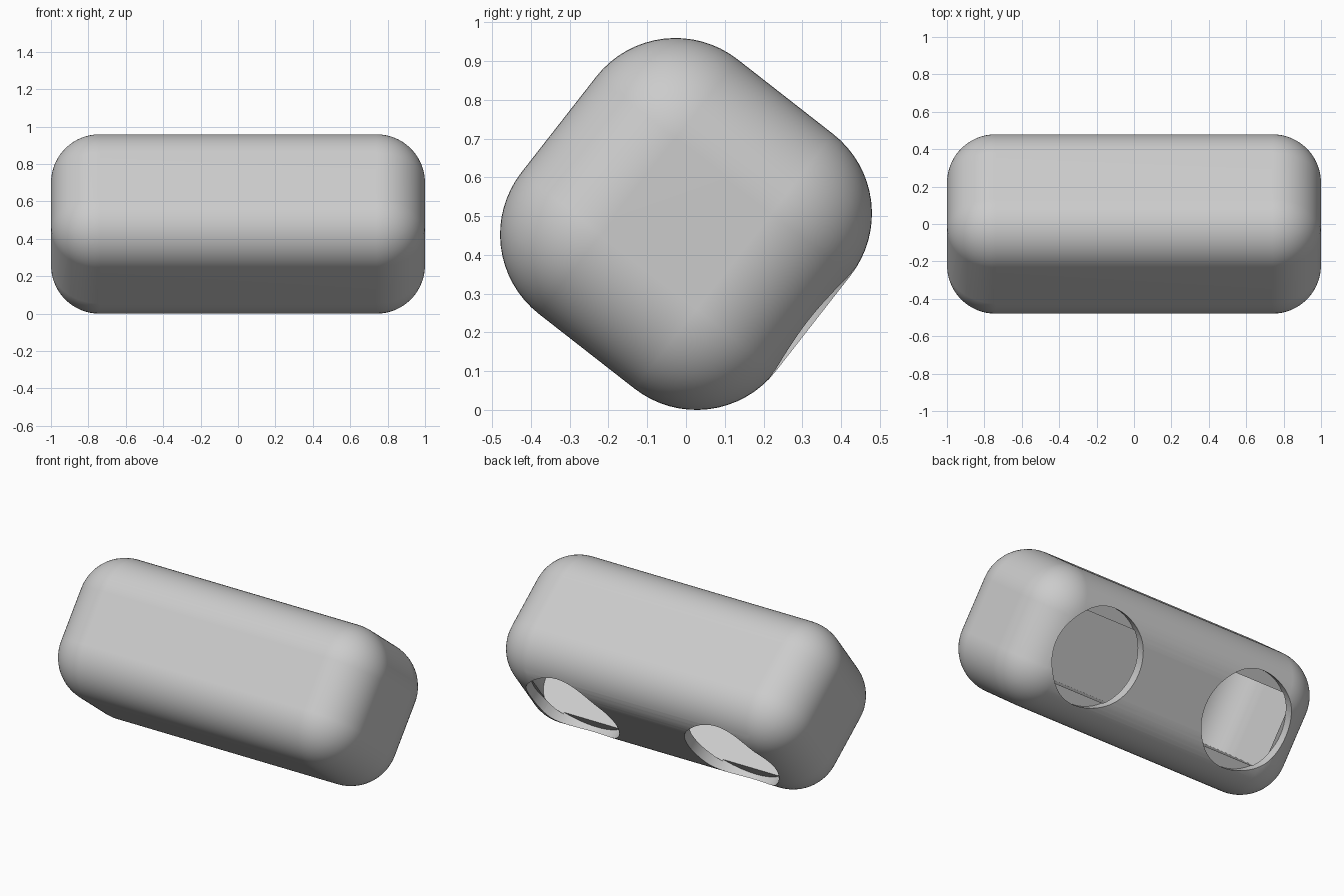
import bpy, bmesh, math
from mathutils import Matrix

if "Cube" in bpy.data.objects:
    bpy.data.objects.remove(bpy.data.objects["Cube"], do_unlink=True)

SIDE, TILT = 0.833, math.radians(-38)
WALL, ROUND = 0.06, 0.26

grey = bpy.data.materials.new("light grey")
grey.use_nodes = True
grey.diffuse_color = (0.6, 0.6, 0.6, 1)
grey.node_tree.nodes["Principled BSDF"].inputs["Base Color"].default_value = (0.6, 0.6, 0.6, 1)


def add_object(name, bm):
    mesh = bpy.data.meshes.new(name)
    bm.to_mesh(mesh)
    bm.free()
    mesh.materials.append(grey)
    ob = bpy.data.objects.new(name, mesh)
    bpy.context.collection.objects.link(ob)
    return ob


def rounded_box(name, size, radius, segments, only_upright=False):
    bm = bmesh.new()
    bmesh.ops.create_cube(bm, size=1, matrix=Matrix.Diagonal((*size, 1)))
    edges = [e for e in bm.edges if not only_upright
             or abs(e.verts[0].co.z - e.verts[1].co.z) > 0.1]
    bmesh.ops.bevel(bm, geom=edges, offset=radius, segments=segments,
                    profile=0.5, affect='EDGES')
    return add_object(name, bm)


def disc_cutter(name, x, radius, y_from, y_to):
    bm = bmesh.new()
    place = Matrix.Translation((x, (y_from + y_to) / 2, 0)) @ Matrix.Rotation(math.pi / 2, 4, 'X')
    bmesh.ops.create_cone(bm, cap_ends=True, segments=64, radius1=radius,
                          radius2=radius, depth=y_to - y_from, matrix=place)
    return add_object(name, bm)


# Rounded body, and the cutters for its inner cavity and two round openings
body = rounded_box("body_shell", (2, SIDE, SIDE), ROUND, 16)
depth = SIDE / 2 - WALL
cutters = [rounded_box("cavity_cutter", (2 - 2 * WALL, 2 * depth, 0.44),
                       ROUND - WALL, 12, only_upright=True)]
for side, x in (("left", 0.535), ("right", -0.535)):
    cutters.append(disc_cutter(side + "_opening_cutter", x, 0.29, depth - 0.01, 0.6))

bpy.context.view_layer.objects.active = body
body.select_set(True)
for cutter in cutters:
    cut = body.modifiers.new(cutter.name, 'BOOLEAN')
    cut.operation, cut.solver, cut.object = 'DIFFERENCE', 'EXACT', cutter
    bpy.ops.object.modifier_apply(modifier=cut.name)
    bpy.data.objects.remove(cutter, do_unlink=True)

# Tip the openings down towards the back, and rest the body on the ground
body.data.transform(Matrix.Rotation(TILT, 4, 'X'))
lowest = min(v.co.z for v in body.data.vertices)
body.data.transform(Matrix.Translation((0, 0, -lowest)))

bpy.ops.object.shade_smooth_by_angle(angle=math.radians(30))
weighted = body.modifiers.new("flat_sides", 'WEIGHTED_NORMAL')
weighted.keep_sharp = True
